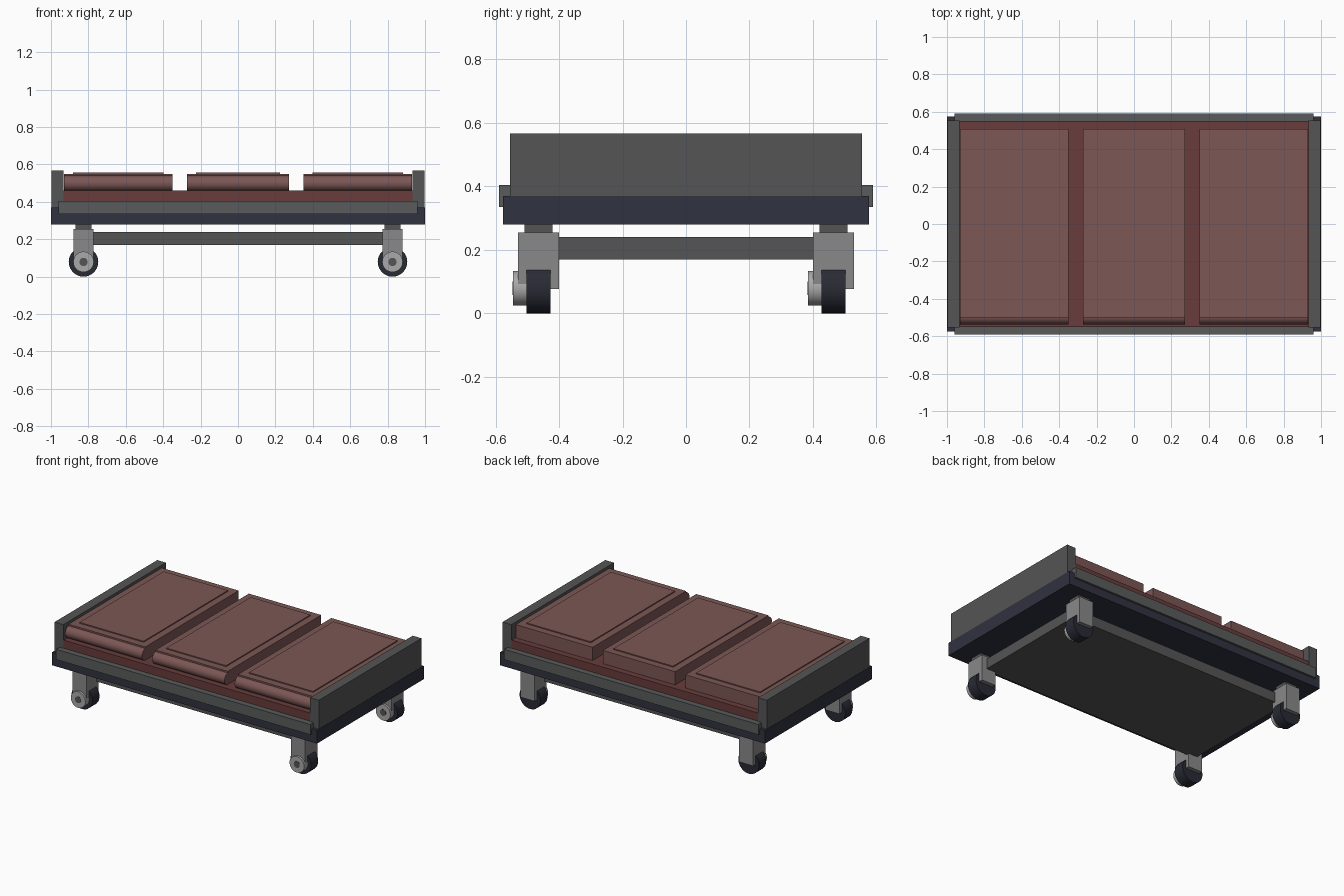
import bpy, math

if "Cube" in bpy.data.objects:
    bpy.data.objects.remove(bpy.data.objects["Cube"])

def material(name, rgb):
    m = bpy.data.materials.new(name)
    m.diffuse_color = (*rgb, 1)
    m.use_nodes = True
    m.node_tree.nodes["Principled BSDF"].inputs["Base Color"].default_value = m.diffuse_color
    return m

NAVY = material("dark_frame", (0.03, 0.032, 0.05))
TYRE = material("tyre", (0.022, 0.024, 0.035))
STEEL = material("dark_steel", (0.09, 0.09, 0.09))
RAIL = material("rail_grey", (0.1, 0.105, 0.105))
FORK = material("fork_grey", (0.25, 0.25, 0.25))
HUB = material("hub_grey", (0.4, 0.4, 0.4))
RED = material("deck_red", (0.14, 0.045, 0.045))
CUSHION = material("cushion_red", (0.2, 0.095, 0.09))

def box(name, x, y, z, mat):
    """Box from (min, max) pairs."""
    bpy.ops.mesh.primitive_cube_add(size=1, location=[sum(p) / 2 for p in (x, y, z)])
    o = bpy.context.object
    o.scale = [p[1] - p[0] for p in (x, y, z)]
    bpy.ops.object.transform_apply(location=False, rotation=False, scale=True)
    o.name = name
    o.data.materials.append(mat)
    return o

def cylinder(name, centre, radius, length, axis, mat, sides=32):
    rot = {"x": (0, math.pi / 2, 0), "y": (math.pi / 2, 0, 0)}[axis]
    bpy.ops.mesh.primitive_cylinder_add(vertices=sides, radius=radius, depth=length,
                                        location=centre, rotation=rot)
    o = bpy.context.object
    o.name = name
    o.data.materials.append(mat)
    bpy.ops.object.shade_smooth_by_angle(angle=math.radians(35))
    return o

# Platform
box("base_frame", (-1, 1), (-0.576, 0.576), (0.28, 0.37), NAVY)
box("deck", (-0.97, 0.97), (-0.55, 0.55), (0.36, 0.46), RED)
box("lower_shelf", (-0.84, 0.84), (-0.42, 0.42), (0.17, 0.24), STEEL)

# End boards and side rails
for s, side in ((-1, "left"), (1, "right")):
    x = sorted((s * 0.932, s * 0.998))
    box(side + "_end_board", x, (-0.554, 0.554), (0.36, 0.567), STEEL)
for s, side in ((-1, "front"), (1, "back")):
    y = sorted((s * 0.55, s * 0.59))
    box(side + "_rail", (-0.96, 0.96), y, (0.335, 0.405), RAIL)

# Three cushions: body, raised top panel and front roll
for i, cx in enumerate((-0.64, 0, 0.64)):
    w = 0.29 if i != 1 else 0.273
    box(f"cushion_{i+1}", (cx - w, cx + w), (-0.5, 0.507), (0.455, 0.55), CUSHION)
    box(f"cushion_panel_{i+1}", (cx - w + 0.048, cx + w - 0.048), (-0.45, 0.46),
        (0.545, 0.557), CUSHION)
    cylinder(f"cushion_roll_{i+1}", (cx, -0.495, 0.499), 0.041, 2 * w, "x", CUSHION)

# Casters: the hub is on the front-facing side of every one
for sx, a in ((-1, "left"), (1, "right")):
    for sy, b in ((-1, "front"), (1, "back")):
        n = f"{b}_{a}_caster_"
        x, y = sx * 0.826, sy * 0.465
        box(n + "stem", (x - 0.044, x + 0.044), (y - 0.044, y + 0.044), (0.25, 0.285), STEEL)
        box(n + "fork", (x - 0.053, x + 0.053), (y - 0.065, y + 0.065), (0.077, 0.255), FORK)
        cylinder(n + "wheel", (x, y, 0.079), 0.079, 0.076, "y", TYRE)
        cylinder(n + "hub", (x, y - 0.055, 0.079), 0.055, 0.05, "y", HUB)
        cylinder(n + "axle", (x, y - 0.06, 0.079), 0.022, 0.044, "y", STEEL, 20)
